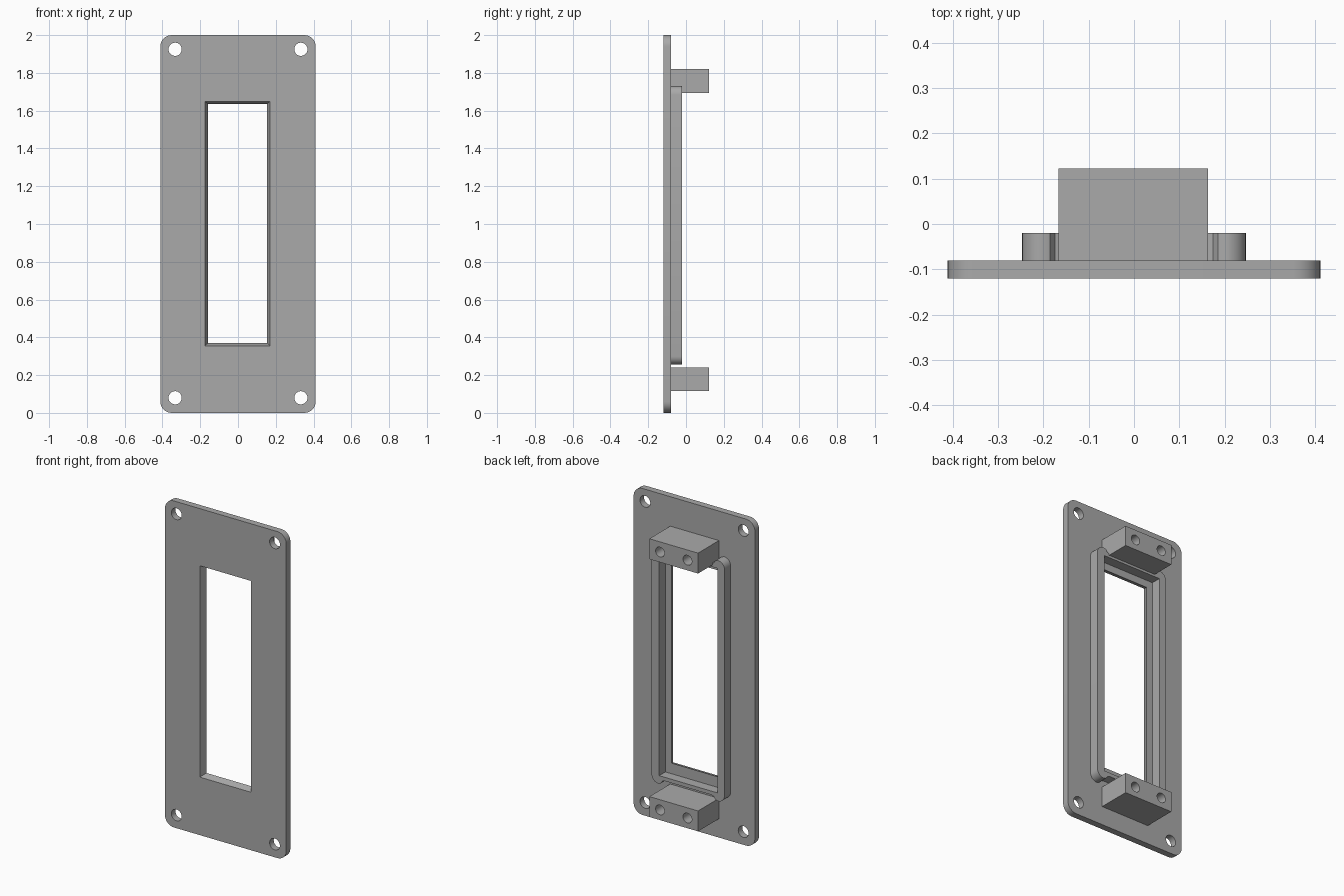
import bpy, bmesh, math

cube = bpy.data.objects.get("Cube")
if cube:
    bpy.data.objects.remove(cube, do_unlink=True)

grey = bpy.data.materials.new("plain_grey")
grey.use_nodes = True
colour = (0.4, 0.4, 0.4, 1)
grey.diffuse_color = colour
grey.node_tree.nodes["Principled BSDF"].inputs["Base Color"].default_value = colour


def loft(name, front, back, y0, y1):
    """Solid between two matching x-z outlines."""
    bm = bmesh.new()
    a = [bm.verts.new((x, y0, z)) for x, z in front]
    b = [bm.verts.new((x, y1, z)) for x, z in back]
    bm.faces.new(a)
    bm.faces.new(b[::-1])
    n = len(a)
    for i in range(n):
        j = (i + 1) % n
        bm.faces.new((a[i], b[i], b[j], a[j]))
    bmesh.ops.recalc_face_normals(bm, faces=bm.faces)
    mesh = bpy.data.meshes.new(name)
    bm.to_mesh(mesh)
    bm.free()
    mesh.materials.append(grey)
    obj = bpy.data.objects.new(name, mesh)
    bpy.context.collection.objects.link(obj)
    return obj


def prism(name, outline, y0, y1):
    return loft(name, outline, outline, y0, y1)


def rect(cx, cz, hx, hz):
    return [(cx + sx * hx, cz + sz * hz)
            for sx, sz in ((-1, -1), (1, -1), (1, 1), (-1, 1))]


def arc(cx, cz, r, start, end, steps):
    return [(cx + r * math.cos(t), cz + r * math.sin(t)) for t in
            (math.radians(start + (end - start) * i / steps) for i in range(steps + 1))]


def circle(cx, cz, r):
    return arc(cx, cz, r, 0, 360, 32)[:-1]


def activate(obj):
    bpy.ops.object.select_all(action='DESELECT')
    bpy.context.view_layer.objects.active = obj
    obj.select_set(True)


def cut(obj, cutter):
    cutter.hide_render = True
    mod = obj.modifiers.new("cut", 'BOOLEAN')
    mod.operation = 'DIFFERENCE'
    mod.solver = 'EXACT'
    mod.object = cutter
    activate(obj)
    bpy.ops.object.modifier_apply(modifier=mod.name)
    bpy.data.objects.remove(cutter, do_unlink=True)


# Face plate with rounded corners
R, HX = 0.06, 0.411
outline = []
for sx, cz, start in ((1, 2 - R, 0), (-1, 2 - R, 90), (-1, R, 180), (1, R, 270)):
    outline += arc(sx * (HX - R), cz, R, start, start + 90, 8)
plate = prism("face_plate", outline, -0.12, -0.08)

# Tapered window and four corner screw holes
cut(plate, loft("window_cutter", rect(-0.002, 1.0025, 0.1765, 0.651),
                rect(-0.002, 1.0025, 0.1525, 0.629), -0.13, -0.07))
for x in (-0.333, 0.333):
    for z in (0.08, 1.925):
        cut(plate, prism("screw_hole_cutter", circle(x, z, 0.035), -0.2, 0))

# Raised rim behind the window, with rounded ears beside the blocks
MID, HALF = 0.9925, 0.7375
ear = arc(0.202, HALF - 0.045, 0.045, 0, 90, 6)
ear += [(0.185, HALF - 0.006), (0.174, HALF - 0.022), (0.155, HALF - 0.027)]
right = [(x, MID - z) for x, z in reversed(ear)] + [(x, MID + z) for x, z in ear]
rim = prism("rear_rim", right + [(-x, z) for x, z in reversed(right)], -0.08, -0.02)
cut(rim, prism("rim_cutter", rect(-0.002, MID, 0.198, 0.6875), -0.2, 0.1))

# Mounting blocks with two blind holes each
blocks = []
for name, z in (("lower_mounting_block", 0.1775), ("upper_mounting_block", 1.757)):
    block = prism(name, rect(-0.002, z, 0.165, 0.0625), -0.08, 0.122)
    for x in (-0.095, 0.091):
        cut(block, prism("block_hole_cutter", circle(x, z, 0.03), -0.03, 0.2))
    blocks.append(block)

for obj in [plate, rim] + blocks:
    activate(obj)
    bpy.ops.object.shade_smooth_by_angle(angle=math.radians(30))
